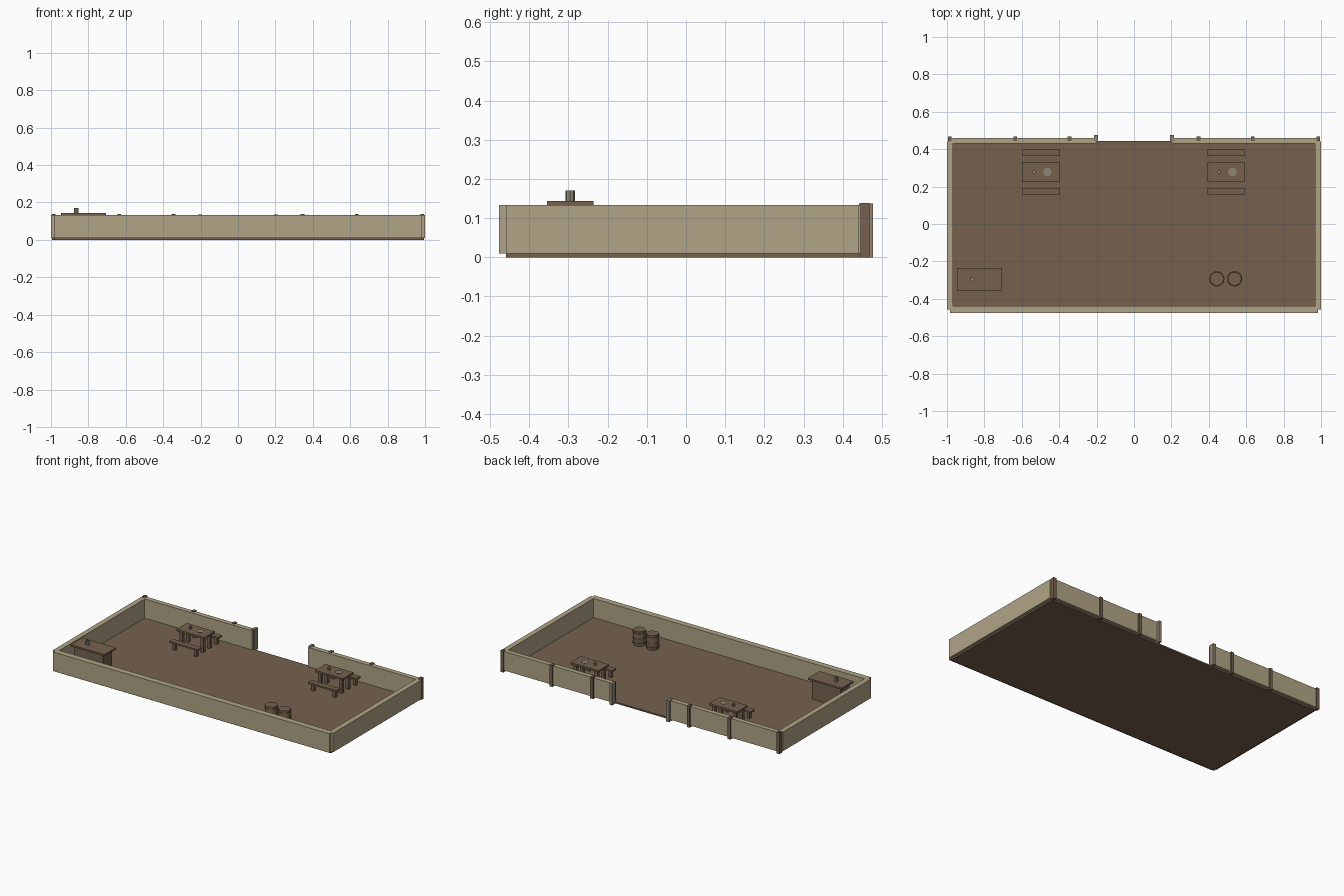
import bpy
import bmesh
from math import pi
from mathutils import Matrix

cube = bpy.data.objects.get("Cube")
if cube:
    bpy.data.objects.remove(cube, do_unlink=True)


def material(name, rgb):
    m = bpy.data.materials.new(name)
    m.use_nodes = True
    colour = (*rgb, 1.0)
    m.diffuse_color = colour
    m.node_tree.nodes["Principled BSDF"].inputs["Base Color"].default_value = colour
    return m


wood = material("brown wood", (0.18, 0.12, 0.076))
plaster = material("beige plaster", (0.434, 0.376, 0.24))
pewter = material("pale pewter", (0.28, 0.235, 0.18))


def finish(name, bm, mat):
    mesh = bpy.data.meshes.new(name)
    bm.to_mesh(mesh)
    bm.free()
    mesh.materials.append(mat)
    ob = bpy.data.objects.new(name, mesh)
    bpy.context.collection.objects.link(ob)
    return ob


def box(name, x, y, z, mat):
    """Box from (min, max) pairs on each axis."""
    bm = bmesh.new()
    bmesh.ops.create_cube(bm, size=1)
    for v in bm.verts:
        for axis, (low, high) in enumerate((x, y, z)):
            v.co[axis] = low if v.co[axis] < 0 else high
    return finish(name, bm, mat)


def span(centre, size):
    return (centre - size / 2, centre + size / 2)


def turned(name, x, y, profile, mat, sides=12):
    """Flat-shaded round part spun from a (radius, height) profile."""
    bm = bmesh.new()
    verts = [bm.verts.new((r, 0, z)) for r, z in profile]
    edges = [bm.edges.new(pair) for pair in zip(verts, verts[1:])]
    bmesh.ops.spin(bm, geom=verts + edges, axis=(0, 0, 1), cent=(0, 0, 0),
                   angle=2 * pi, steps=sides)
    bmesh.ops.remove_doubles(bm, verts=bm.verts, dist=0.0001)
    bmesh.ops.recalc_face_normals(bm, faces=bm.faces)
    bmesh.ops.transform(bm, matrix=Matrix.Translation((x, y, 0)), verts=bm.verts)
    return finish(name, bm, mat)


# Floor and walls
FLOOR, TOP = 0.01, 0.133
box("floor", (-0.985, 0.985), (-0.46, 0.443), (0, FLOOR), wood)
box("front_wall", (-0.985, 0.985), (-0.477, -0.438), (FLOOR, TOP), plaster)
for side, s in (("left", 1), ("right", -1)):
    box(side + "_wall", sorted((s * 0.967, s)), (-0.458, 0.442), (FLOOR, TOP), plaster)
    box(side + "_back_wall", sorted((s * 0.2, s * 0.985)), (0.43, 0.461), (FLOOR, TOP), plaster)
    # Posts along the back wall and beside the opening
    for i, x in enumerate((0.985, 0.635, 0.345)):
        box(f"{side}_back_post_{i}", span(s * x, 0.02), (0.445, 0.469), (0, 0.138), wood)
    box(side + "_gate_post", span(s * 0.203, 0.02), (0.442, 0.477), (0, 0.137), pewter)


def trestle(name, x, y, width, depth, top, thick, leg):
    """Plank top carried on four or two legs."""
    box(name + "_top", span(x, width), span(y, depth), (top - thick, top), wood)
    rows = (-1, 1) if depth > 0.06 else (0,)
    for sx in (-1, 1):
        for sy in rows:
            box(name + "_leg", span(x + sx * (width / 2 - 0.025), leg),
                span(y + sy * (depth / 2 - 0.02), leg), (FLOOR, top - thick), wood)


# Tables with benches, plate and mug
for side, x in (("right", -0.497), ("left", 0.492)):
    trestle(side + "_table", x, 0.278, 0.2, 0.106, 0.115, 0.012, 0.02)
    for place, y in (("front", 0.175), ("back", 0.381)):
        trestle(f"{side}_{place}_bench", x, y, 0.204, 0.037, 0.064, 0.011, 0.02)
    turned(side + "_plate", x + 0.034, 0.278,
           [(0, 0.115), (0.018, 0.115), (0.023, 0.119), (0, 0.119)], pewter)
    turned(side + "_mug", x - 0.038, 0.278,
           [(0, 0.115), (0.009, 0.115), (0.009, 0.132), (0, 0.132)], pewter, 8)

# Serving counter with a tankard
box("counter_body", (-0.928, -0.724), (-0.341, -0.249), (FLOOR, TOP), wood)
box("counter_top", (-0.947, -0.705), (-0.355, -0.236), (TOP, 0.144), wood)
turned("counter_tankard", -0.865, -0.296,
       [(0, 0.144), (0.012, 0.144), (0.012, 0.17), (0.009, 0.17),
        (0.009, 0.15), (0, 0.15)], pewter, 8)

# Barrels with raised hoops
for name, x in (("inner_barrel", 0.443), ("outer_barrel", 0.538)):
    turned(name, x, -0.293,
           [(0, FLOOR), (0.036, FLOOR), (0.039, 0.055), (0.036, 0.105), (0, 0.105)], wood, 16)
    for i, z in enumerate((0.025, 0.055, 0.09)):
        turned(f"{name}_hoop_{i}", x, -0.293,
               [(0.035, z - 0.004), (0.041, z - 0.004), (0.041, z + 0.004),
                (0.035, z + 0.004), (0.035, z - 0.004)], wood, 16)
